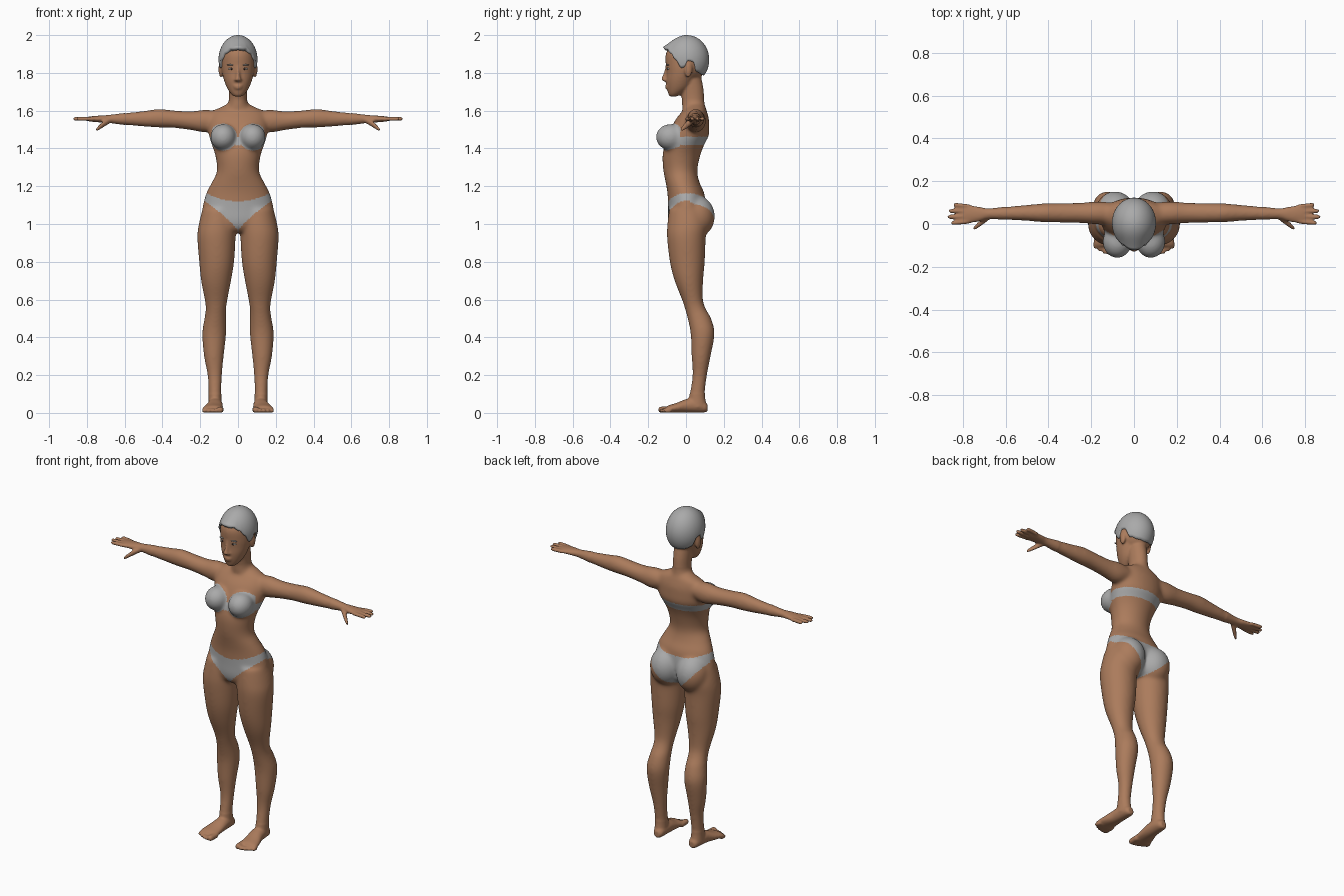
import bpy
import bmesh
from math import sin, cos, pi, acos
from mathutils import Vector, Matrix

cube = bpy.data.objects.get("Cube")
if cube:
    bpy.data.objects.remove(cube, do_unlink=True)


def material(name, colour):
    mat = bpy.data.materials.new(name)
    mat.use_nodes = True
    mat.diffuse_color = (*colour, 1)
    bsdf = next(n for n in mat.node_tree.nodes if n.type == 'BSDF_PRINCIPLED')
    bsdf.inputs["Base Color"].default_value = (*colour, 1)
    return mat


SKIN = material("brown skin", (0.41, 0.2, 0.107))
GREY = material("soft grey", (0.4, 0.4, 0.4))
WHITE = material("eye white", (0.6, 0.58, 0.55))
DARK = material("dark iris", (0.04, 0.025, 0.02))


def add_object(name, bm, *materials):
    mesh = bpy.data.meshes.new(name)
    bm.to_mesh(mesh)
    bm.free()
    mesh.shade_smooth()
    for mat in materials:
        mesh.materials.append(mat)
    ob = bpy.data.objects.new(name, mesh)
    bpy.context.collection.objects.link(ob)
    return ob


def curve_through(rings, steps):
    """Smooth interpolation through the given cross-sections."""
    out = []
    last = len(rings) - 1
    for i in range(last):
        p0, p1, p2, p3 = (rings[min(max(j, 0), last)] for j in range(i - 1, i + 3))
        for s in range(steps):
            u = s / steps
            out.append([b + u * (c - a) / 2 + u * u * (a - 2.5 * b + 2 * c - d / 2)
                        + u ** 3 * (1.5 * (b - c) + (d - a) / 2)
                        for a, b, c, d in zip(p0, p1, p2, p3)])
    return out + [rings[-1]]


def loft(bm, axis, rings, side=1, steps=4, n=28):
    """Ellipses along an axis: (position, centre a, centre b, radius a, radius b)."""
    first, second = [i for i in range(3) if i != axis]
    loops = []
    for t, a, b, ra, rb in curve_through(rings, steps):
        loop = []
        for k in range(n):
            co = Vector((0, 0, 0))
            co[axis] = t
            co[first] = a + ra * cos(2 * pi * k / n)
            co[second] = b + rb * sin(2 * pi * k / n)
            co.x *= side
            loop.append(bm.verts.new(co))
        loops.append(loop)
    for low, high in zip(loops, loops[1:]):
        for k in range(n):
            m = (k + 1) % n
            bm.faces.new((low[k], low[m], high[m], high[k]))
    bm.faces.new(loops[0])
    bm.faces.new(loops[-1])


def ellipsoid(bm, centre, radii):
    place = Matrix.Translation(centre) @ Matrix.Diagonal((*radii, 1))
    bmesh.ops.create_uvsphere(bm, u_segments=32, v_segments=20, radius=1, matrix=place)


def centred(rows):
    return [(z, 0, y, rx, ry) for z, y, rx, ry in rows]


# Torso, neck and head along the middle
bm = bmesh.new()
loft(bm, 2, centred([
    (1.635, .05, .06, .04), (1.615, .05, .1, .055), (1.595, .045, .14, .066),
    (1.56, .035, .155, .086), (1.52, .025, .16, .098), (1.47, .015, .155, .107),
    (1.42, -.008, .14, .105), (1.36, -.025, .12, .1), (1.28, -.03, .112, .09),
    (1.22, -.018, .14, .09), (1.16, 0, .17, .098), (1.08, .005, .19, .1),
    (1.02, 0, .19, .095), (.98, 0, .13, .085), (.955, 0, .05, .06)]))
loft(bm, 2, centred([
    (1.57, .05, .09, .06), (1.62, .04, .06, .062), (1.66, .037, .048, .06),
    (1.72, .03, .048, .062), (1.78, .02, .05, .06)]))
loft(bm, 2, centred([
    (1.675, -.068, .02, .018), (1.69, -.056, .038, .038), (1.72, -.04, .058, .061),
    (1.76, -.03, .074, .075), (1.8, -.02, .084, .084), (1.84, -.015, .088, .092),
    (1.9, -.01, .086, .097), (1.95, 0, .07, .08)]))
ellipsoid(bm, (0, .007, 1.87), (.095, .109, .119))

# Nose and lips
loft(bm, 2, centred([
    (1.753, -.1, .016, .012), (1.763, -.108, .02, .023), (1.775, -.107, .014, .022),
    (1.8, -.102, .01, .016), (1.835, -.098, .009, .011)]), n=16)
ellipsoid(bm, (0, -.095, 1.731), (.026, .016, .007))
ellipsoid(bm, (0, -.094, 1.719), (.022, .016, .007))

for side in (1, -1):
    # Ears, bust and seat
    ellipsoid(bm, (side * .09, .012, 1.82), (.013, .021, .045))
    ellipsoid(bm, (side * .078, -.083, 1.46), (.069, .077, .07))
    ellipsoid(bm, (side * .088, .055, 1.04), (.094, .098, .112))

    # Leg
    loft(bm, 2, [
        (1.08, .1, .005, .088, .095), (1, .108, .008, .1, .107),
        (.93, .114, .002, .102, .103), (.8, .113, .007, .093, .093),
        (.7, .116, .015, .08, .076), (.6, .116, .034, .061, .056),
        (.55, .117, .05, .055, .056), (.5, .12, .071, .058, .063),
        (.42, .126, .088, .064, .064), (.3, .128, .08, .053, .051),
        (.2, .123, .073, .039, .039), (.1, .122, .06, .034, .041),
        (.03, .121, .06, .036, .05)], side)

    # Foot and toes
    loft(bm, 1, [
        (.114, .118, .026, .018, .02), (.095, .118, .032, .031, .03),
        (.04, .12, .04, .038, .039), (0, .122, .037, .042, .036),
        (-.05, .13, .027, .051, .026), (-.09, .133, .021, .056, .02),
        (-.105, .133, .018, .052, .015)], side)
    for toe in range(5):
        x = .091 + .0215 * toe
        r = .017 if toe == 0 else .012
        tip = -.146 + .002 * toe * toe
        loft(bm, 1, [(-.08, x, r, r, r), (tip + .01, x + .003, r, r, r),
                     (tip, x + .003, r, r * .6, r * .6)], side, 1, 14)

    # Arm and palm
    loft(bm, 0, [
        (.1, .05, 1.55, .05, .045), (.17, .052, 1.545, .054, .061),
        (.25, .052, 1.547, .048, .05), (.35, .052, 1.556, .046, .047),
        (.42, .052, 1.56, .045, .05), (.5, .052, 1.557, .038, .042),
        (.6, .05, 1.556, .031, .032), (.68, .048, 1.556, .025, .022),
        (.72, .046, 1.556, .034, .019), (.77, .046, 1.556, .042, .015),
        (.8, .046, 1.556, .038, .011)], side)

    # Fingers and thumb
    for finger, tip in enumerate((.856, .872, .866, .845)):
        y = .011 + .024 * finger
        spread = .004 * (finger - 1.5)
        r = .0105
        loft(bm, 0, [(.77, y, 1.556, r, r), (tip - .01, y + spread, 1.557, r, r),
                     (tip, y + spread, 1.557, r * .6, r * .6)], side, 1, 14)
    loft(bm, 0, [(.675, .035, 1.55, .014, .015), (.71, .01, 1.53, .016, .017),
                 (.74, -.014, 1.507, .012, .013), (.752, -.022, 1.499, .006, .007)],
         side, 2, 14)

bmesh.ops.recalc_face_normals(bm, faces=bm.faces[:])
body = add_object("body", bm, SKIN, GREY)

# Fuse the parts into one skin, then relax it
remesh = body.modifiers.new("fuse", 'REMESH')
remesh.mode = 'VOXEL'
remesh.voxel_size = .006
graph = bpy.context.evaluated_depsgraph_get()
fused = bpy.data.meshes.new_from_object(body.evaluated_get(graph))
body.modifiers.clear()
bm = bmesh.new()
bm.from_mesh(fused)
trunk = [v for v in bm.verts if abs(v.co.x) < .6 and .1 < v.co.z < 1.67]
for verts, passes in ((bm.verts[:], 3), (trunk, 22)):
    for _ in range(passes):
        bmesh.ops.smooth_vert(bm, verts=verts, factor=.5, use_axis_x=True,
                              use_axis_y=True, use_axis_z=True)


def is_underwear(p):
    x = abs(p.x)
    # Band with two rounded cups
    if 1.417 < p.z < 1.463 and x < .2:
        return True
    if p.y < -.03 and ((x - .08) / .074) ** 2 + ((p.z - 1.46) / .071) ** 2 < 1:
        return True
    # Briefs with curved leg openings
    u = min(x / .18, 1)
    if p.y < .02:
        low, high = .962 + .163 * u ** .8, 1.12 + .05 * u * u
    else:
        low, high = .95 + .17 * u ** 1.5, 1.135 + .035 * u * u
    return low < p.z < high and x < .25


for face in bm.faces:
    face.smooth = True
    face.material_index = int(is_underwear(face.calc_center_median()))
bm.to_mesh(body.data)
bm.free()
bpy.data.meshes.remove(fused)

# Short hair: a cap from the crown down to a shaped hairline
HAIRLINE = [(0, 1.937), (.5, 1.93), (.8, 1.905), (1.05, 1.87), (1.3, 1.825), (1.45, 1.83),
            (1.6, 1.865), (1.85, 1.86), (2.1, 1.805), (2.6, 1.79), (pi, 1.785)]


def hairline(angle):
    for (a, low), (b, high) in zip(HAIRLINE, HAIRLINE[1:]):
        if angle <= b:
            u = (angle - a) / (b - a)
            return low + (high - low) * u * u * (3 - 2 * u)
    return HAIRLINE[-1][1]


bm = bmesh.new()
crown = bm.verts.new((0, .005, 2))
count, rows = 96, 16
previous = None
for row in range(1, rows + 1):
    t = row / rows
    ring = []
    for k in range(count):
        a = 2 * pi * k / count
        polar = t * acos((hairline(min(a, 2 * pi - a)) - 1.87) / .13)
        quiff = 1 + .25 * t ** 4 * max(0, cos(a)) ** 3
        ring.append(bm.verts.new((.103 * sin(polar) * sin(a),
                                  .005 - .118 * sin(polar) * cos(a) * quiff,
                                  1.87 + .13 * cos(polar))))
    for k in range(count):
        m = (k + 1) % count
        if previous:
            bm.faces.new((previous[k], ring[k], ring[m], previous[m]))
        else:
            bm.faces.new((crown, ring[k], ring[m]))
    previous = ring
hair = add_object("hair", bm, GREY)
shell = hair.modifiers.new("thickness", 'SOLIDIFY')
shell.thickness = .02
shell.offset = -1

# Eyes and brows
for side, word in ((1, "left"), (-1, "right")):
    for part, mat, centre, radii in (
            ("eye", WHITE, (.035, -.088, 1.822), (.016, .012, .007)),
            ("iris", DARK, (.035, -.097, 1.822), (.006, .005, .006)),
            ("brow", GREY, (.037, -.095, 1.842), (.021, .009, .004))):
        bm = bmesh.new()
        ellipsoid(bm, (side * centre[0], *centre[1:]), radii)
        add_object(word + "_" + part, bm, mat)
